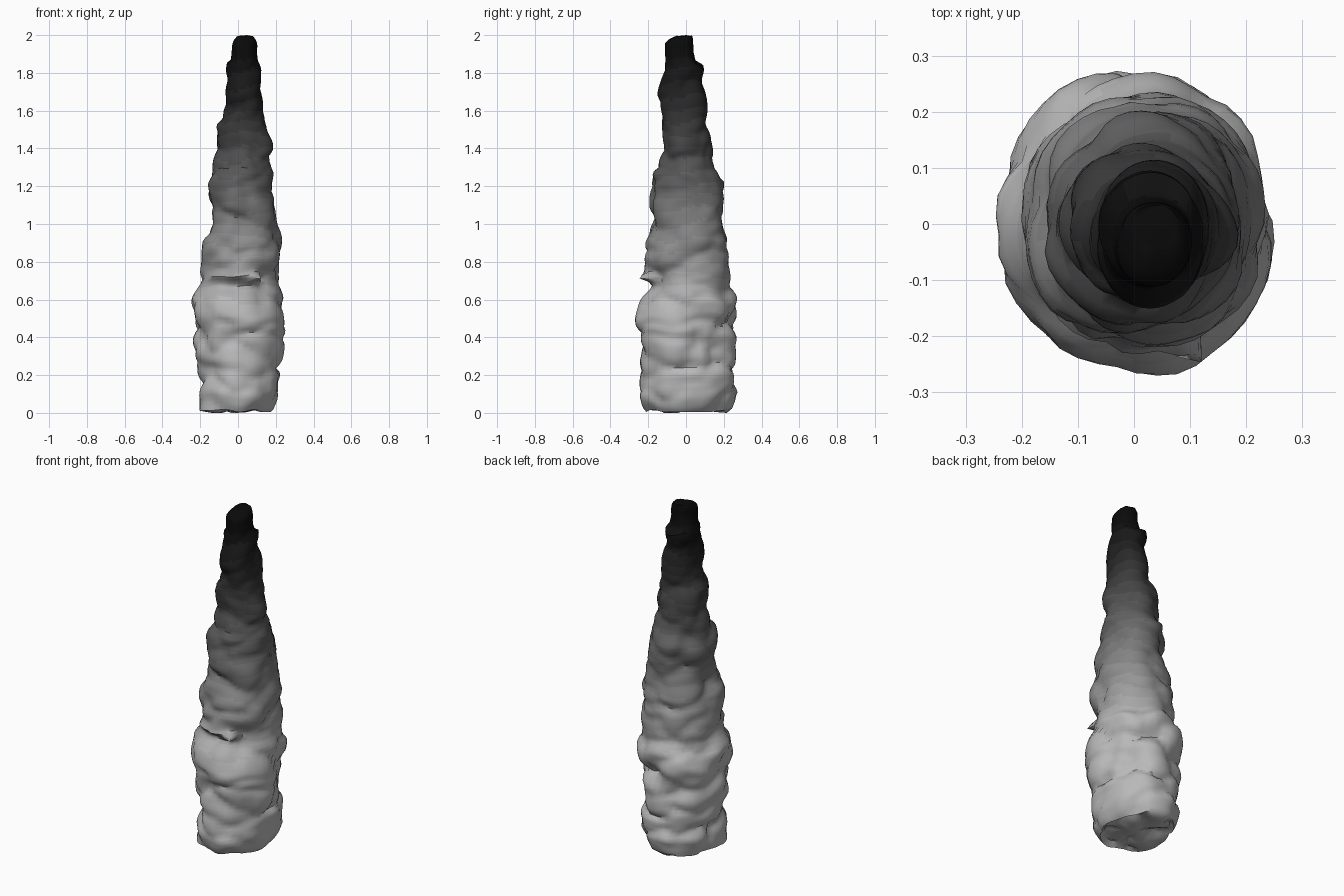
import bpy, bmesh, math
from mathutils import Vector, noise

if "Cube" in bpy.data.objects:
    bpy.data.objects.remove(bpy.data.objects["Cube"])

# silhouette of the column: z, left x, right x, front y, back y
PROFILE = [
    (0.01, -.20, .175, -.22, .235), (0.10, -.205, .205, -.24, .265),
    (0.17, -.20, .21, -.235, .255), (0.22, -.205, .235, -.23, .26),
    (0.36, -.225, .245, -.24, .26), (0.50, -.235, .245, -.265, .272),
    (0.60, -.24, .24, -.23, .265), (0.67, -.195, .21, -.205, .23),
    (0.80, -.19, .225, -.22, .225), (0.92, -.185, .23, -.22, .22),
    (1.00, -.145, .205, -.20, .20), (1.10, -.145, .19, -.195, .20),
    (1.22, -.155, .178, -.19, .208), (1.265, -.135, .178, -.185, .175),
    (1.29, -.125, .17, -.145, .15), (1.42, -.12, .155, -.125, .14),
    (1.52, -.115, .155, -.145, .125), (1.56, -.08, .135, -.15, .125),
    (1.70, -.065, .127, -.145, .108), (1.82, -.065, .125, -.115, .098),
    (1.85, -.06, .115, -.11, .09), (1.87, -.038, .105, -.105, .045),
    (1.96, -.03, .10, -.108, .035), (1.985, -.02, .09, -.08, .035),
    (2.00, .0, .075, -.035, .03)]
SIDES, RINGS, SHADES = 44, 110, 30
# single lumps that stand out: angle, height, angular size, vertical size, reach
LUMPS = [(294, .70, .16, .022, .085), (258, .71, .50, .022, .03),
         (345, 1.42, .45, .055, .032), (200, .56, .35, .06, .012)]


def extents(z):
    z = min(max(z, PROFILE[0][0]), PROFILE[-1][0])
    for a, b in zip(PROFILE, PROFILE[1:]):
        if z <= b[0]:
            t = (z - a[0]) / (b[0] - a[0])
            return [p + (q - p) * t for p, q in zip(a[1:], b[1:])]


def puff(x, y, z):
    """Rounded cloud lumps with sharp creases between them."""
    p = Vector((x * 5.5, y * 5.5, z * 8.0 + 3.0))
    p += 0.25 * noise.noise_vector(p * 0.9)
    d = noise.voronoi(p)[0][0]
    q = p * 2.1 + Vector((5, 2, 7))
    return 0.06 - 0.36 * d ** 2.4 + 0.04 * noise.noise(q)


def point(i, j):
    z = 0.01 + 1.985 * j / RINGS
    a = math.tau * i / SIDES
    c, s = math.cos(a), math.sin(a)
    # heights wander so the tier edges are uneven
    wander = 0.022 * noise.noise(Vector((c * 1.5, s * 1.5, z * 4)))
    x0, x1, y0, y1 = extents(z)
    n = (abs(c) ** 2.1 + abs(s) ** 2.1) ** (-1 / 2.1)
    x = (x0 + x1) / 2 + (x1 - x0) / 2 * c * n
    y = (y0 + y1) / 2 + (y1 - y0) / 2 * s * n
    r = (x1 - x0 + y1 - y0) / 4
    off = 0.8 * (r + 0.02) * puff(x, y, z)
    for deg, h, wide, tall, reach in LUMPS:
        da = (a - math.radians(deg) + math.pi) % math.tau - math.pi
        off += reach * math.exp(-(da / wide) ** 2 - ((z - h) / tall) ** 2)
    fade = 0.4 if z > 1.94 else 1
    return Vector((x + c * off, y + s * off, min(max(z + wander * fade, 0.004), 1.997)))


# smoke column
bm = bmesh.new()
rows = [[bm.verts.new(point(i, j)) for i in range(SIDES)] for j in range(RINGS + 1)]


def bridge(low, high):
    for i in range(SIDES):
        k = (i + 1) % SIDES
        bm.faces.new((low[i], low[k], high[k], high[i]))


def cap(edge, centre, height):
    """Close an end with shrinking rings; height gives each point's z."""
    centre, row = Vector(centre), edge
    for scale in (.88, .7, .5, .25):
        ring = []
        for v in edge:
            p = centre.lerp(v.co, scale)
            p.z = height(p, scale)
            ring.append(bm.verts.new(p))
        bridge(row, ring)
        row = ring
    hub = bm.verts.new((centre.x, centre.y, height(centre, 0)))
    for i in range(SIDES):
        bm.faces.new((row[i], row[(i + 1) % SIDES], hub))


for low, high in zip(rows, rows[1:]):
    bridge(low, high)
# lumpy underside and peaked tip
cap(rows[0], (-.01, .01, 0), lambda p, s: max(0, .012 - .22 * puff(p.x * 1.3, p.y * 1.3, 0)))
cap(rows[-1], (.045, .0, 2), lambda p, s: 2.0 - .006 * s)
bmesh.ops.recalc_face_normals(bm, faces=bm.faces)

# shades run from light grey at the foot to black at the tip, with uneven edges
for f in bm.faces:
    m = f.calc_center_median()
    h = m.z + 0.05 * noise.noise(m * 5)
    f.material_index = min(SHADES - 1, max(0, int(h / 2 * SHADES)))
mesh = bpy.data.meshes.new("smoke_column")
bm.to_mesh(mesh)
bm.free()
for n in range(SHADES):
    t = (n + 0.5) / SHADES
    g = 0.003 + 0.48 * max(0.0, 1 - max(0.0, t - 0.28) / 0.70) ** 2.2
    m = bpy.data.materials.new(f"smoke_shade_{n}")
    m.diffuse_color = (g, g, g, 1)
    m.use_nodes = True
    m.node_tree.nodes["Principled BSDF"].inputs["Base Color"].default_value = m.diffuse_color
    mesh.materials.append(m)
column = bpy.data.objects.new("smoke_column", mesh)
bpy.context.collection.objects.link(column)
bpy.context.view_layer.objects.active = column
column.select_set(True)
bpy.ops.object.shade_smooth_by_angle(angle=math.radians(50))
